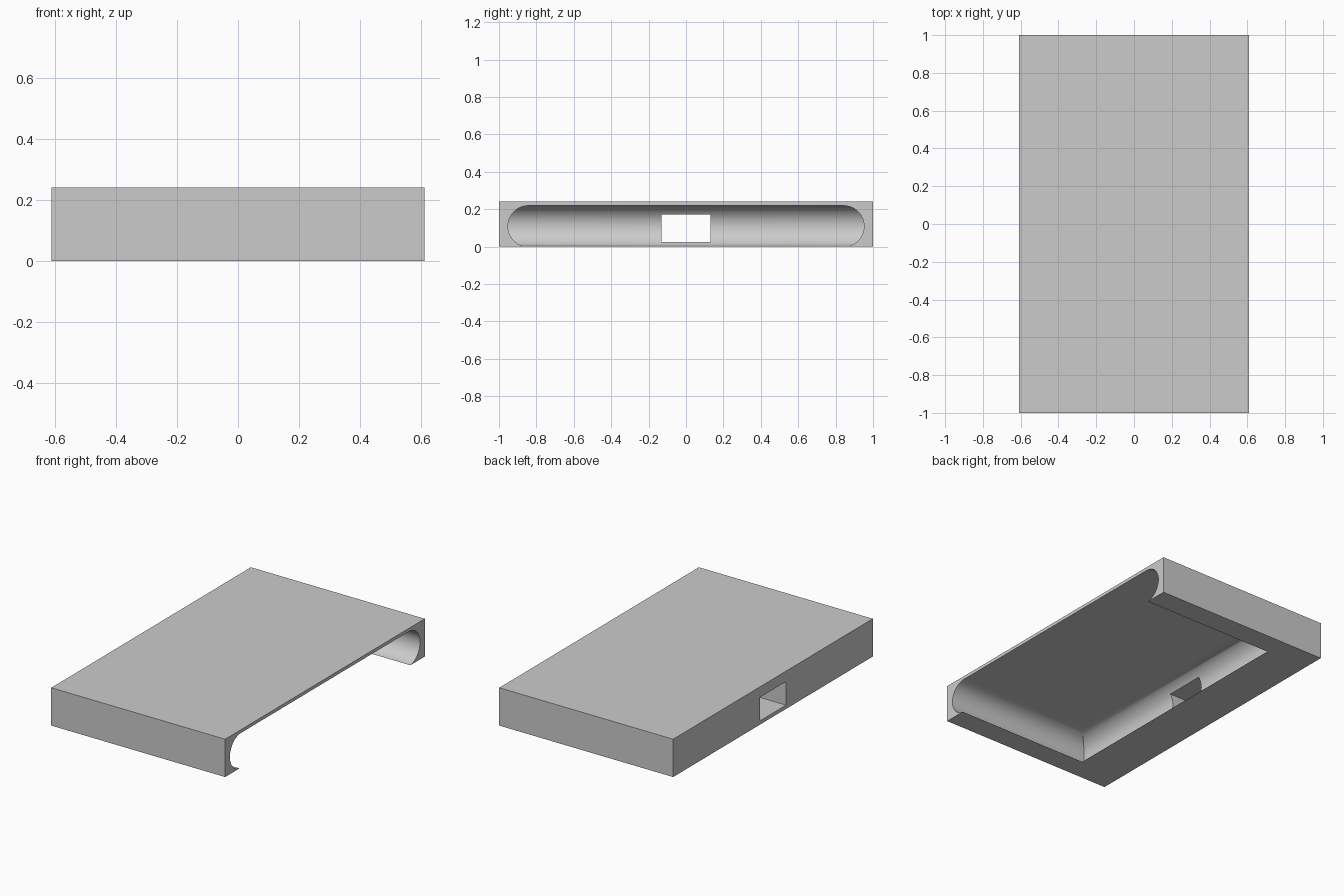
import bpy
import bmesh
import math

if "Cube" in bpy.data.objects:
    bpy.data.objects.remove(bpy.data.objects["Cube"], do_unlink=True)

HALF_X, HALF_Y, HEIGHT = 0.61, 1.0, 0.24
RADIUS, AXIS_Z = 0.11, 0.109       # rounded cavity wall
FLOOR_X, FLOOR_Y = -0.302, 0.842   # where the rounding starts
STEPS = 32


def make_object(name, bm):
    bmesh.ops.recalc_face_normals(bm, faces=bm.faces)
    mesh = bpy.data.meshes.new(name)
    bm.to_mesh(mesh)
    bm.free()
    obj = bpy.data.objects.new(name, mesh)
    bpy.context.collection.objects.link(obj)
    return obj


def box(name, low, high):
    bm = bmesh.new()
    bmesh.ops.create_cube(bm, size=1)
    for v in bm.verts:
        for i in range(3):
            v.co[i] = high[i] if v.co[i] > 0 else low[i]
    return make_object(name, bm)


def cavity(name):
    """Stack of rectangles whose edges bulge along a half circle, open past +x."""
    bm = bmesh.new()
    rings = []
    for i in range(STEPS + 1):
        angle = math.pi * (i / STEPS - 0.5)
        out = RADIUS * math.cos(angle)
        z = AXIS_Z + RADIUS * math.sin(angle)
        x0, x1, y = FLOOR_X - out, HALF_X + 0.2, FLOOR_Y + out
        corners = ((x0, -y), (x1, -y), (x1, y), (x0, y))
        rings.append([bm.verts.new((cx, cy, z)) for cx, cy in corners])
    for a, b in zip(rings, rings[1:]):
        for k in range(4):
            n = (k + 1) % 4
            bm.faces.new((a[k], a[n], b[n], b[k]))
    bm.faces.new(rings[0])
    bm.faces.new(rings[-1])
    return make_object(name, bm)


def cut(target, cutter):
    cutter.hide_render = True
    mod = target.modifiers.new("cut", "BOOLEAN")
    mod.operation = "DIFFERENCE"
    mod.solver = "EXACT"
    mod.object = cutter
    bpy.context.view_layer.objects.active = target
    bpy.ops.object.modifier_apply(modifier=mod.name)
    bpy.data.objects.remove(cutter, do_unlink=True)


# Cover block, hollowed from below and from the +x side
cover = box("cover", (-HALF_X, -HALF_Y, 0), (HALF_X, HALF_Y, HEIGHT))
cut(cover, cavity("cavity_cutter"))

# Rectangular slot through the closed long wall
cut(cover, box("slot_cutter", (-0.8, -0.131, 0.024), (-0.3, 0.131, 0.173)))

# Plain grey finish
grey = bpy.data.materials.new("light grey")
grey.use_nodes = True
colour = (0.6, 0.6, 0.6, 1)
grey.diffuse_color = colour
grey.node_tree.nodes["Principled BSDF"].inputs["Base Color"].default_value = colour
cover.data.materials.clear()
cover.data.materials.append(grey)

# Smooth rounding, crisp edges, flat faces kept flat
bpy.ops.object.select_all(action="DESELECT")
cover.select_set(True)
bpy.context.view_layer.objects.active = cover
bpy.ops.object.shade_smooth_by_angle(angle=math.radians(30))
for face in cover.data.polygons:
    if max(abs(c) for c in face.normal) > 0.9999:
        face.use_smooth = False
